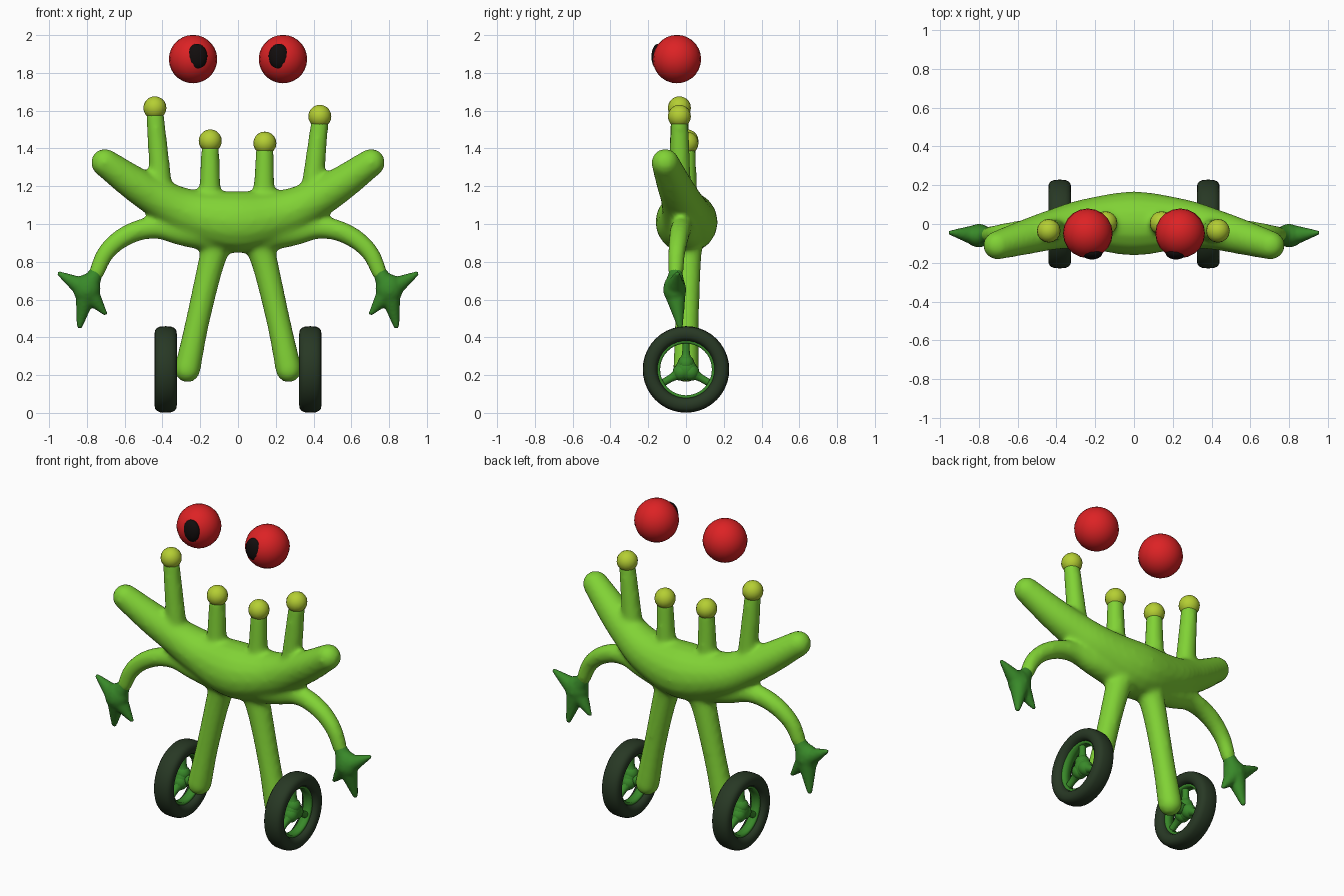
import bpy, bmesh, math
from mathutils import Vector, Matrix

if "Cube" in bpy.data.objects:
    bpy.data.objects.remove(bpy.data.objects["Cube"])


def material(name, rgb):
    m = bpy.data.materials.new(name)
    m.diffuse_color = (*rgb, 1)
    m.use_nodes = True
    m.node_tree.nodes["Principled BSDF"].inputs["Base Color"].default_value = m.diffuse_color
    return m


LIME = material("lime skin", (0.22, 0.65, 0.036))
GREEN = material("dark green", (0.04, 0.25, 0.022))
YELLOW = material("yellow green", (0.46, 0.62, 0.033))
RED = material("red", (0.72, 0.016, 0.018))
BLACK = material("black", (0.006, 0.004, 0.004))
TYRE = material("tyre green", (0.021, 0.04, 0.018))


def finish(bm, name, mat):
    bmesh.ops.recalc_face_normals(bm, faces=bm.faces)
    for f in bm.faces:
        f.smooth = True
    me = bpy.data.meshes.new(name)
    bm.to_mesh(me)
    bm.free()
    me.materials.append(mat)
    ob = bpy.data.objects.new(name, me)
    bpy.context.collection.objects.link(ob)
    return ob


def ball(bm, centre, size, u=20, v=14):
    mat = Matrix.Translation(centre) @ Matrix.Diagonal((*size, 1))
    bmesh.ops.create_uvsphere(bm, u_segments=u, v_segments=v, radius=1, matrix=mat)


def tube(bm, points, sides=16, steps=5):
    """Round limb through (x, y, z, radius) points, with ball ends."""
    p = [Vector(q) for q in points]
    p = [2 * p[0] - p[1]] + p + [2 * p[-1] - p[-2]]
    path = []
    for i in range(1, len(p) - 2):
        a, b, c, d = p[i - 1:i + 3]
        for k in range(steps):
            t = k / steps
            path.append(0.5 * (2 * b + (c - a) * t + (2 * a - 5 * b + 4 * c - d) * t * t
                               + (3 * b - a - 3 * c + d) * t ** 3))
    path.append(p[-2])
    rings = []
    for i, q in enumerate(path):
        tan = (path[min(i + 1, len(path) - 1)] - path[max(i - 1, 0)]).to_3d().normalized()
        side = Vector((0, 1, 0)).cross(tan).normalized()
        up = tan.cross(side)
        rings.append([bm.verts.new(q.to_3d() + q.w * (math.cos(w) * side + math.sin(w) * up))
                      for w in (math.tau * j / sides for j in range(sides))])
    for r0, r1 in zip(rings, rings[1:]):
        for j in range(sides):
            k = (j + 1) % sides
            bm.faces.new((r0[j], r0[k], r1[k], r1[j]))
    bm.faces.new(rings[0])
    bm.faces.new(rings[-1])
    for q in (path[0], path[-1]):
        ball(bm, q.to_3d(), (q.w,) * 3, 16, 10)


def blend(ob, voxel, rounds):
    """Fuse overlapping limbs into one skin."""
    r = ob.modifiers.new("fuse", 'REMESH')
    r.mode = 'VOXEL'
    r.voxel_size = voxel
    r.use_smooth_shade = True
    s = ob.modifiers.new("soften", 'SMOOTH')
    s.factor = 0.5
    s.iterations = rounds


# Stalk base and tip: (base x, base y, base z, tip x, tip y, tip z)
STALKS = [(-0.40, -0.03, 1.12, -0.44, -0.035, 1.615), (-0.15, 0, 1.05, -0.147, 0.005, 1.44),
          (0.135, 0, 1.05, 0.142, 0.005, 1.428), (0.385, -0.03, 1.12, 0.433, -0.035, 1.57)]

# Body: crescent torso, arms, legs and stalks fused together
half = [(0.705, -0.11, 1.325, 0.075), (0.55, -0.065, 1.215, 0.092),
        (0.42, -0.03, 1.135, 0.105), (0.25, 0, 1.055, 0.13)]
bm = bmesh.new()
tube(bm, [(-x, y, z, r) for x, y, z, r in half] + [(0, 0.003, 1.01, 0.166)] + half[::-1])
for s in (-1, 1):
    tube(bm, [(s * x, y, z, r) for x, y, z, r in (
        (0.14, 0, 0.95, 0.10), (0.30, -0.01, 0.96, 0.075), (0.42, -0.02, 0.98, 0.06),
        (0.53, -0.03, 0.965, 0.056), (0.63, -0.04, 0.915, 0.052),
        (0.705, -0.05, 0.84, 0.047), (0.75, -0.055, 0.74, 0.042))])
    tube(bm, [(s * x, y, z, r) for x, y, z, r in (
        (0.08, 0.01, 0.98, 0.09), (0.14, 0.01, 0.80, 0.071),
        (0.215, 0.005, 0.48, 0.064), (0.268, 0, 0.23, 0.07))])
for bx, by, bz, tx, ty, tz in STALKS:
    tube(bm, [(bx, by, bz, 0.062), (tx, ty, tz - 0.03, 0.048)])
blend(finish(bm, "body", LIME), 0.014, 12)

# Stalk tips
for i, st in enumerate(STALKS):
    bm = bmesh.new()
    ball(bm, st[3:], (0.061,) * 3, 16, 10)
    finish(bm, f"stalk_tip_{i + 1}", YELLOW)

for s, tag in ((-1, "left"), (1, "right")):
    # Floating eye with a raised pupil
    ex = s * 0.238
    bm = bmesh.new()
    ball(bm, (ex, -0.048, 1.873), (0.128,) * 3)
    finish(bm, f"eye_{tag}", RED)
    bm = bmesh.new()
    ball(bm, (ex - s * 0.021, -0.148, 1.886), (0.055, 0.035, 0.068))
    finish(bm, f"pupil_{tag}", BLACK)

    # Hand: palm with three pointed fingers
    bm = bmesh.new()
    ball(bm, (s * 0.80, -0.06, 0.655), (0.072, 0.06, 0.08))
    for x, y, z, r in ((0.75, -0.055, 0.745, 0.036), (0.945, -0.045, 0.737, 0.014),
                       (0.838, -0.032, 0.462, 0.017), (0.705, -0.05, 0.528, 0.014)):
        tube(bm, [(s * 0.80, -0.06, 0.65, 0.062), (s * x, y, z, r)], 12)
    blend(finish(bm, f"hand_{tag}", GREEN), 0.009, 5)

    # Tyre: rounded-square section swept around the axle
    cx, cz, n, m = s * 0.383, 0.23, 40, 16
    bm = bmesh.new()
    grid = []
    for i in range(n):
        a = math.tau * i / n
        ring = []
        for j in range(m):
            c, d = math.cos(math.tau * j / m), math.sin(math.tau * j / m)
            w = 0.059 * math.copysign(abs(c) ** 0.7, c)
            r = 0.189 + 0.04 * math.copysign(abs(d) ** 0.8, d)
            ring.append(bm.verts.new((cx + w, r * math.cos(a), cz + r * math.sin(a))))
        grid.append(ring)
    for i in range(n):
        for j in range(m):
            i2, j2 = (i + 1) % n, (j + 1) % m
            bm.faces.new((grid[i][j], grid[i2][j], grid[i2][j2], grid[i][j2]))
    finish(bm, f"tyre_{tag}", TYRE)

    # Rim: thin band inside the tyre
    bm = bmesh.new()
    loops = []
    for i in range(n):
        a = math.tau * i / n
        loops.append([bm.verts.new((cx + w, r * math.cos(a), cz + r * math.sin(a)))
                      for w, r in ((-0.03, 0.155), (0.03, 0.155), (0.025, 0.137), (-0.025, 0.137))])
    for i in range(n):
        for j in range(4):
            i2, j2 = (i + 1) % n, (j + 1) % 4
            bm.faces.new((loops[i][j], loops[i2][j], loops[i2][j2], loops[i][j2]))
    finish(bm, f"rim_{tag}", GREEN)

    # Hub with axle and three spokes
    bm = bmesh.new()
    ball(bm, (cx, 0, cz), (0.045, 0.058, 0.058), 16, 10)
    tube(bm, [(s * 0.29, 0, cz, 0.035), (cx, 0, cz, 0.035)], 12)
    for k in range(3):
        a = math.radians(90 + 120 * k)
        dy, dz = math.cos(a), math.sin(a)
        tube(bm, [(cx, 0.03 * dy, cz + 0.03 * dz, 0.045),
                  (cx, 0.08 * dy, cz + 0.08 * dz, 0.023),
                  (cx, 0.145 * dy, cz + 0.145 * dz, 0.02)], 10)
    finish(bm, f"hub_{tag}", GREEN)
